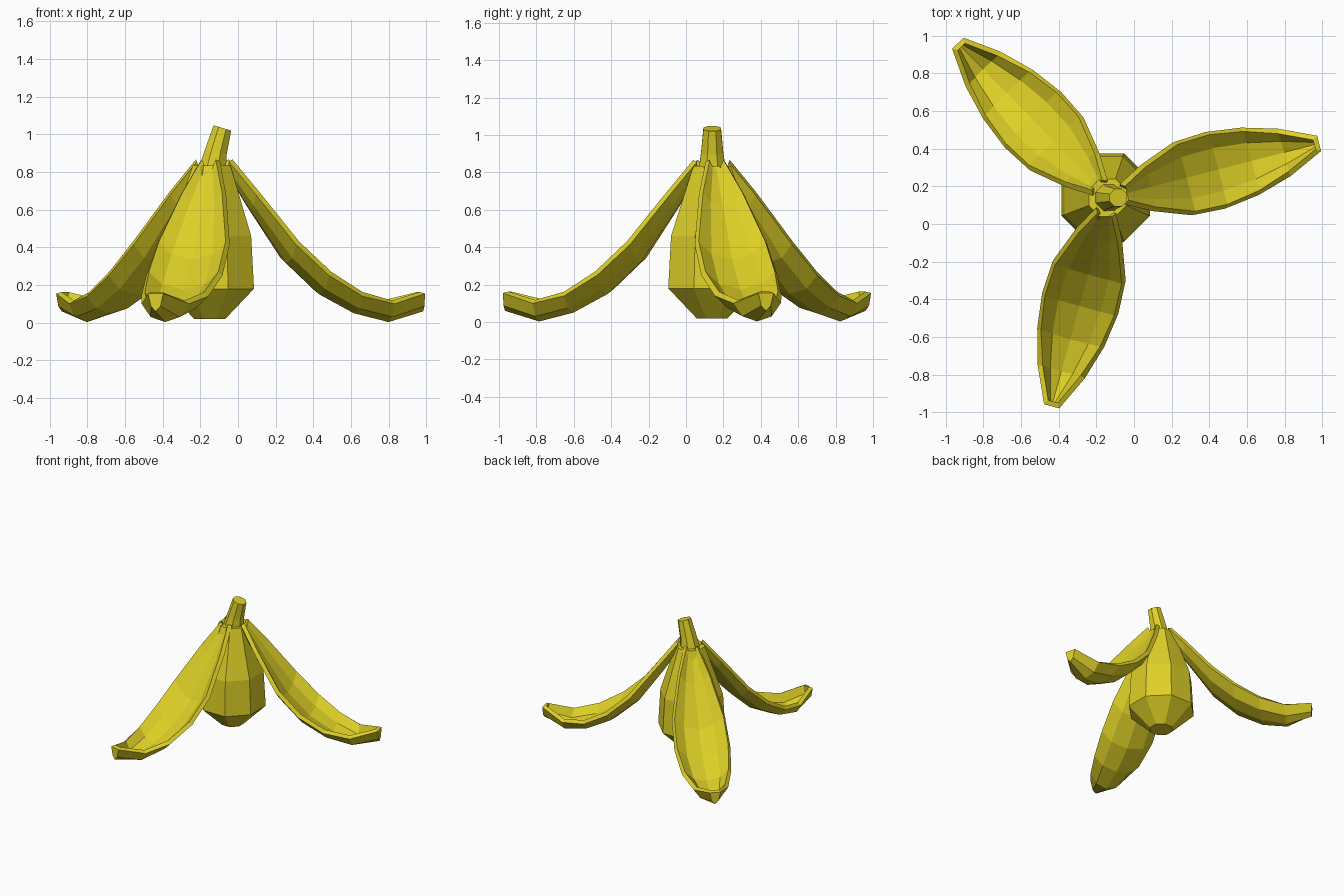
import bpy, bmesh, math

if "Cube" in bpy.data.objects:
    bpy.data.objects.remove(bpy.data.objects["Cube"])

CX, CY = -0.14, 0.14

yellow = bpy.data.materials.new("peel yellow")
yellow.diffuse_color = (0.73, 0.63, 0.02, 1)
yellow.use_nodes = True
yellow.node_tree.nodes["Principled BSDF"].inputs["Base Color"].default_value = yellow.diffuse_color


def finish(bm, name):
    bmesh.ops.recalc_face_normals(bm, faces=bm.faces)
    me = bpy.data.meshes.new(name)
    bm.to_mesh(me)
    bm.free()
    me.materials.append(yellow)
    ob = bpy.data.objects.new(name, me)
    bpy.context.collection.objects.link(ob)
    return ob


def loft(name, rings):
    """Eight-sided tube; rings are (x, z, apothem, slope in x)."""
    bm = bmesh.new()
    loops = []
    for x, z, a, slope in rings:
        r = a / math.cos(math.pi / 8)
        loop = []
        for i in range(8):
            t = math.pi / 8 + i * math.pi / 4
            dx = r * math.cos(t)
            loop.append(bm.verts.new((x + dx, CY + r * math.sin(t), z + slope * dx)))
        loops.append(loop)
    for a, b in zip(loops, loops[1:]):
        for i in range(8):
            j = (i + 1) % 8
            bm.faces.new((a[i], a[j], b[j], b[i]))
    bm.faces.new(loops[0])
    bm.faces.new(loops[-1])
    return finish(bm, name)


# Unpeeled lower body
loft("fruit_body", [(-0.15, 0.02, 0.083, 0), (-0.15, 0.18, 0.235, 0),
                    (-0.15, 0.46, 0.22, 0), (-0.14, 0.835, 0.10, 0)])

# Leaning stem
loft("stem", [(-0.14, 0.80, 0.075, 0), (-0.12, 0.90, 0.06, -0.1),
              (-0.083, 1.034, 0.047, -0.3)])

# Peel strips: (distance out, rim height, keel height, half width)
SECTIONS = [(0.07, 0.855, 0.80, 0.055), (0.20, 0.68, 0.60, 0.125),
            (0.40, 0.415, 0.315, 0.20), (0.58, 0.25, 0.15, 0.21),
            (0.77, 0.14, 0.05, 0.185), (0.96, 0.10, 0.003, 0.13),
            (1.15, 0.155, 0.06, 0.042)]
ACROSS = [(-1, 0), (-0.62, 0.72), (0, 1), (0.62, 0.72), (1, 0)]


def peel(name, angle):
    c, s = math.cos(angle), math.sin(angle)
    bm = bmesh.new()
    rows = []
    for r, rim, keel, w in SECTIONS:
        rows.append([bm.verts.new((CX + 0.01 + r * c - u * w * s, CY + r * s + u * w * c,
                                   rim + (keel - rim) * d)) for u, d in ACROSS])
    for a, b in zip(rows, rows[1:]):
        for i in range(4):
            bm.faces.new((a[i], b[i], b[i + 1], a[i + 1]))
    bm.faces.new(rows[-1])  # blunt tip
    ob = finish(bm, name)
    # skin must face down and outward so the thickness grows inward
    if sum(p.normal.z * p.area for p in ob.data.polygons) > 0:
        ob.data.flip_normals()
    m = ob.modifiers.new("thickness", 'SOLIDIFY')
    m.thickness = 0.032
    m.offset = -1


for k in range(3):
    peel("peel_strip_%d" % (k + 1), math.radians(14.5 + 120 * k))
